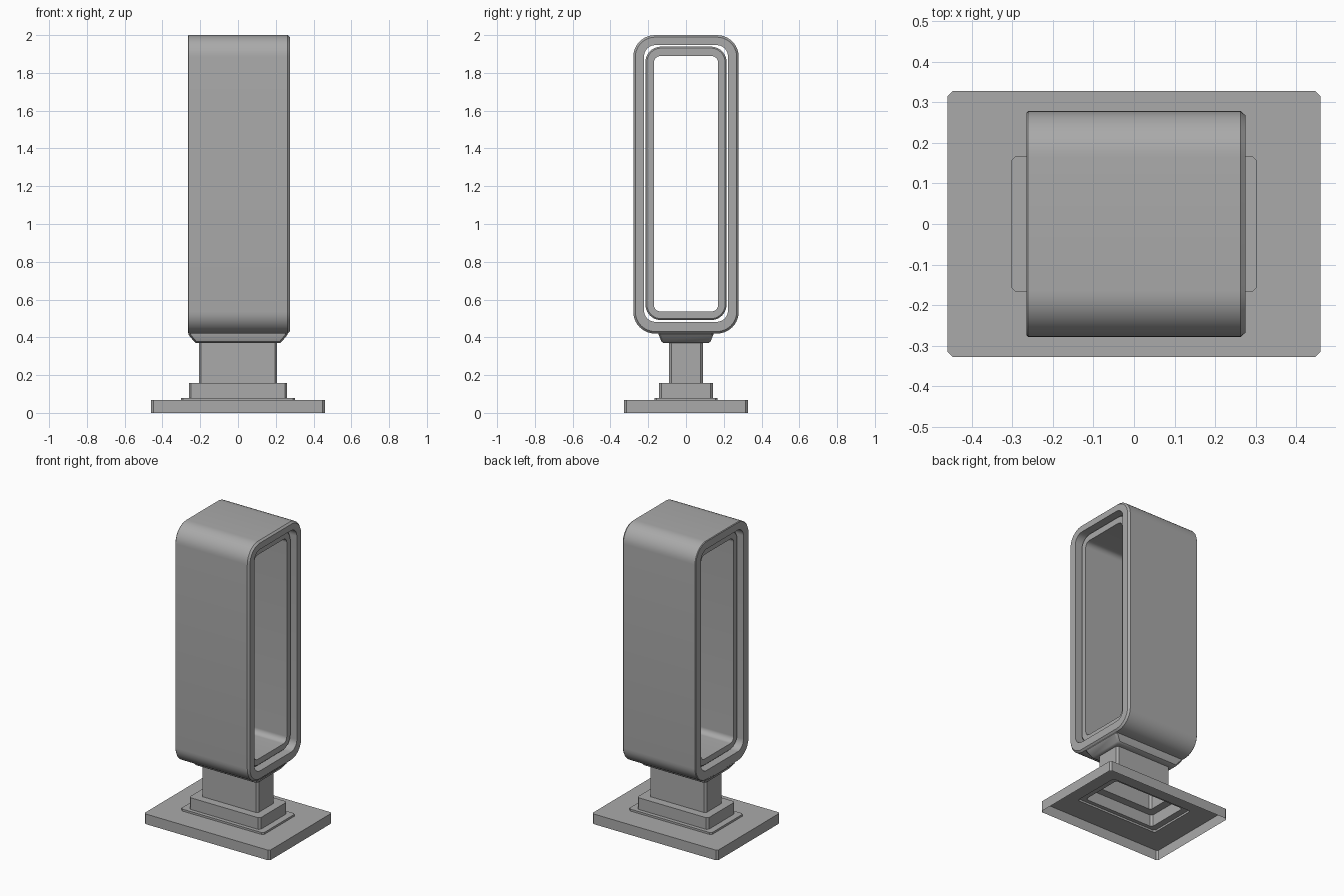
import bpy
import bmesh
import math

if "Cube" in bpy.data.objects:
    bpy.data.objects.remove(bpy.data.objects["Cube"])

grey = bpy.data.materials.new("mid_grey")
grey.diffuse_color = (0.4, 0.4, 0.4, 1.0)
grey.use_nodes = True
grey.node_tree.nodes["Principled BSDF"].inputs["Base Color"].default_value = grey.diffuse_color


def rounded_loop(x, hy, z0, z1, r, seg=10):
    """Rounded rectangle in the yz plane at the given x."""
    pts = []
    for sy, sz, a0 in ((1, 1, 0), (-1, 1, 90), (-1, -1, 180), (1, -1, 270)):
        cy = sy * (hy - r)
        cz = z1 - r if sz > 0 else z0 + r
        for i in range(seg + 1):
            a = math.radians(a0 + 90 * i / seg)
            pts.append((x, cy + r * math.cos(a), cz + r * math.sin(a)))
    return pts


def chamfered_loop(hx, hy, z, c=0.012):
    """Rectangle with clipped corners in the xy plane."""
    return [(hx, -hy + c, z), (hx, hy - c, z), (hx - c, hy, z), (-hx + c, hy, z),
            (-hx, hy - c, z), (-hx, -hy + c, z), (-hx + c, -hy, z), (hx - c, -hy, z)]


def loft(name, loops, closed):
    """Skin consecutive loops; closed joins the last loop to the first."""
    bm = bmesh.new()
    rings = [[bm.verts.new(p) for p in loop] for loop in loops]
    n = len(rings[0])
    pairs = list(zip(rings, rings[1:]))
    if closed:
        pairs.append((rings[-1], rings[0]))
    for a, b in pairs:
        for i in range(n):
            j = (i + 1) % n
            bm.faces.new((a[i], a[j], b[j], b[i]))
    if closed:
        bmesh.ops.recalc_face_normals(bm, faces=bm.faces)
    mesh = bpy.data.meshes.new(name)
    bm.to_mesh(mesh)
    bm.free()
    mesh.materials.append(grey)
    obj = bpy.data.objects.new(name, mesh)
    bpy.context.collection.objects.link(obj)
    bpy.ops.object.select_all(action='DESELECT')
    obj.select_set(True)
    bpy.context.view_layer.objects.active = obj
    bpy.ops.object.shade_smooth_by_angle(angle=math.radians(30))
    return obj


# Outer housing: rounded tube along x with a chamfered right rim
loft("outer_housing", [
    rounded_loop(-0.265, 0.275, 0.424, 1.996, 0.111),
    rounded_loop(-0.261, 0.279, 0.42, 2.0, 0.115),
    rounded_loop(0.263, 0.279, 0.42, 2.0, 0.115),
    rounded_loop(0.275, 0.268, 0.431, 1.989, 0.104),
    rounded_loop(0.275, 0.222, 0.482, 1.947, 0.06),
    rounded_loop(-0.265, 0.222, 0.482, 1.947, 0.06),
], True)

# Inner sleeve: slightly recessed at both ends, open right through
loft("inner_sleeve", [
    rounded_loop(-0.23, 0.207, 0.499, 1.931, 0.075),
    rounded_loop(-0.222, 0.215, 0.491, 1.939, 0.083),
    rounded_loop(0.23, 0.215, 0.491, 1.939, 0.083),
    rounded_loop(0.238, 0.207, 0.499, 1.931, 0.075),
    rounded_loop(0.238, 0.17, 0.537, 1.889, 0.035),
    rounded_loop(-0.23, 0.17, 0.537, 1.889, 0.035),
], True)

# Stepped stand: hollow shell, open underneath, with stem and flared collar
loft("stepped_stand", [chamfered_loop(*p) for p in (
    (0.46, 0.328, 0.0), (0.46, 0.328, 0.067),
    (0.303, 0.168, 0.067), (0.303, 0.168, 0.08),
    (0.26, 0.143, 0.08), (0.26, 0.143, 0.157),
    (0.207, 0.09, 0.157), (0.207, 0.09, 0.37),
    (0.222, 0.12, 0.37), (0.232, 0.13, 0.377),
    (0.263, 0.145, 0.415), (0.263, 0.145, 0.43))], False)
